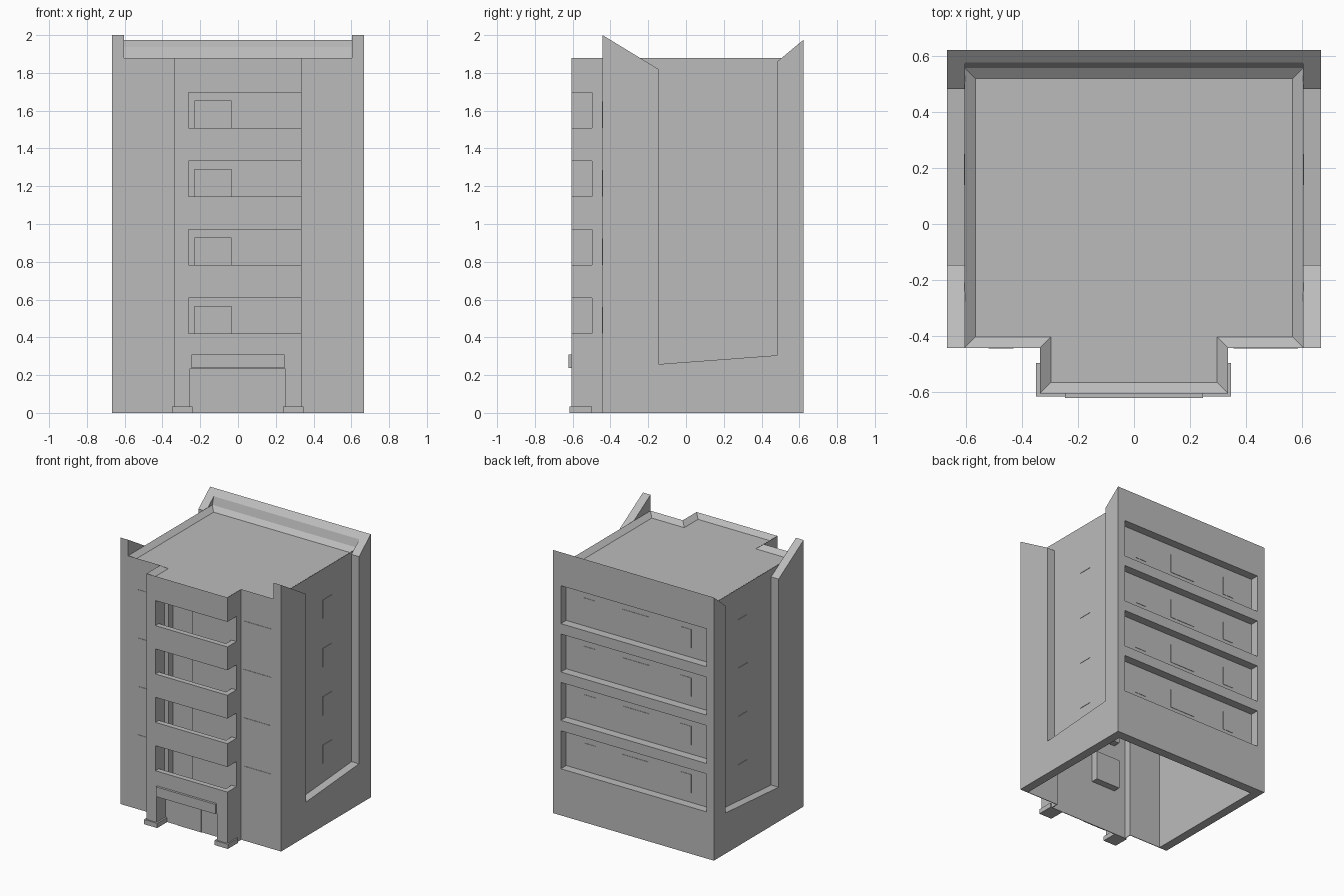
import bpy, bmesh, math
from mathutils import Vector

cube = bpy.data.objects.get("Cube")
if cube:
    bpy.data.objects.remove(cube, do_unlink=True)

concrete = bpy.data.materials.new("concrete_grey")
concrete.use_nodes = True
GREY = (0.5, 0.5, 0.5, 1)
concrete.diffuse_color = GREY
concrete.node_tree.nodes["Principled BSDF"].inputs["Base Color"].default_value = GREY


def add_object(name, bm):
    bmesh.ops.recalc_face_normals(bm, faces=bm.faces)
    mesh = bpy.data.meshes.new(name)
    bm.to_mesh(mesh)
    bm.free()
    mesh.materials.append(concrete)
    obj = bpy.data.objects.new(name, mesh)
    bpy.context.scene.collection.objects.link(obj)
    return obj


def prism(name, points, direction, rim=None):
    """Extrude a closed outline; rim = (width, depth) sinks the top face."""
    bm = bmesh.new()
    face = bm.faces.new([bm.verts.new(p) for p in points])
    moved = bmesh.ops.extrude_face_region(bm, geom=[face])["geom"]
    bmesh.ops.translate(bm, vec=direction, verts=[v for v in moved if isinstance(v, bmesh.types.BMVert)])
    bmesh.ops.recalc_face_normals(bm, faces=bm.faces)
    if rim:
        top = max(bm.faces, key=lambda f: f.calc_center_median().z)
        bmesh.ops.inset_region(bm, faces=[top], thickness=rim[0], use_even_offset=True)
        bmesh.ops.translate(bm, vec=(0, 0, -rim[1]), verts=top.verts)
    return add_object(name, bm)


def box(name, x0, x1, y0, y1, z0, z1):
    return prism(name, [(x0, y0, z0), (x1, y0, z0), (x1, y1, z0), (x0, y1, z0)], (0, 0, z1 - z0))


def combine(obj, steps):
    """Apply boolean steps in order, remove the helpers and merge coplanar faces."""
    for operation, helper in steps:
        helper.hide_render = True
        mod = obj.modifiers.new(operation, 'BOOLEAN')
        mod.operation, mod.object, mod.solver = operation, helper, 'EXACT'
    deps = bpy.context.evaluated_depsgraph_get()
    mesh = bpy.data.meshes.new_from_object(obj.evaluated_get(deps))
    obj.modifiers.clear()
    obj.data = mesh
    for _, helper in steps:
        bpy.data.objects.remove(helper, do_unlink=True)
    bm = bmesh.new()
    bm.from_mesh(mesh)
    bmesh.ops.dissolve_limit(bm, angle_limit=math.radians(0.5), verts=bm.verts, edges=bm.edges)
    bm.to_mesh(mesh)
    bm.free()


def plan(half, porch, front, wing, back, z):
    """T-shaped floor outline."""
    return [(-half, wing, z), (-porch, wing, z), (-porch, front, z), (porch, front, z),
            (porch, wing, z), (half, wing, z), (half, back, z), (-half, back, z)]


FRONT, LOGGIA, WING, BACK, REAR = -0.605, -0.498, -0.442, 0.558, 0.622
FLOORS = [0.35 + 0.363 * i for i in range(4)]
CUT, JOIN = 'DIFFERENCE', 'UNION'

# Tower: T-shaped block with sunken roof, hollow from below
tower = prism("tower", plan(0.605, 0.336, FRONT, WING, BACK, 0), (0, 0, 1.88), (0.039, 0.03))
steps = [(CUT, prism("hollow", plan(0.6, 0.331, LOGGIA + 0.005, WING + 0.005, BACK - 0.005, -0.1), (0, 0, 1.9)))]

# Entrance and corner balconies with recessed doors
steps.append((CUT, box("entrance_cut", -0.253, 0.249, -0.7, LOGGIA, -0.1, 0.235)))
for z in FLOORS:
    steps += [
        (CUT, box("opening", -0.262, 0.4, -0.7, LOGGIA, z + 0.07, z + 0.258)),
        (CUT, box("balcony_well", -0.262, 0.296, FRONT + 0.04, LOGGIA, z, z + 0.15)),
        (JOIN, box("door_casing", -0.235, -0.03, LOGGIA + 0.002, -0.44, z - 0.005, z + 0.218)),
        (CUT, box("door_recess", -0.23, -0.035, LOGGIA - 0.02, -0.445, z, z + 0.213)),
    ]
combine(tower, steps)

# Rear slab and folded side fins, with long rear openings
slab = [(BACK, 0), (BACK, 1.88), (0.576, 1.937), (REAR, 1.975), (REAR, 0)]
fin = [(WING, 0), (WING, 2), (-0.146, 1.82), (-0.146, 0.258), (0.483, 0.305),
       (0.483, 1.86), (REAR, 1.975), (REAR, 0)]
wrap = prism("rear_and_side_frame", [(-0.62, y, z) for y, z in slab], (1.24, 0, 0))
steps = [(JOIN, prism("side_fin", [(s * 0.604, y, z) for y, z in fin], (s * 0.063, 0, 0))) for s in (-1, 1)]
steps += [(CUT, box("rear_opening", -0.604, 0.604, 0.5, 0.7, z, z + 0.285)) for z in FLOORS]
combine(wrap, steps)

# Entrance canopy, door and column feet
box("entrance_canopy", -0.247, 0.247, -0.622, FRONT, 0.237, 0.31)
box("entrance_door", -0.15, 0.045, LOGGIA - 0.004, LOGGIA, 0, 0.2)
for side, x in (("right", -0.295), ("left", 0.292)):
    box(side + "_column_foot", x - 0.055, x + 0.055, -0.616, -0.497, 0, 0.035)

# Thin window panes on every storey
T = 0.003
for i, z in enumerate(FLOORS):
    z0, z1 = z + 0.07, z + 0.21
    for j, (a, b) in enumerate(((-0.52, -0.43), (0.355, 0.585))):
        box(f"front_window_{i}_{j}", a, b, WING - T, WING, z0, z1)
    for j, (a, b) in enumerate(((-0.435, -0.345), (-0.085, 0.135), (0.36, 0.455))):
        box(f"rear_window_{i}_{j}", a, b, BACK, BACK + T, z0, z1)
    for s in (-1, 1):
        box(f"side_window_{i}_{'left' if s > 0 else 'right'}", *sorted((s * 0.605, s * (0.605 + T))),
            0.14, 0.25, z0, z1)
